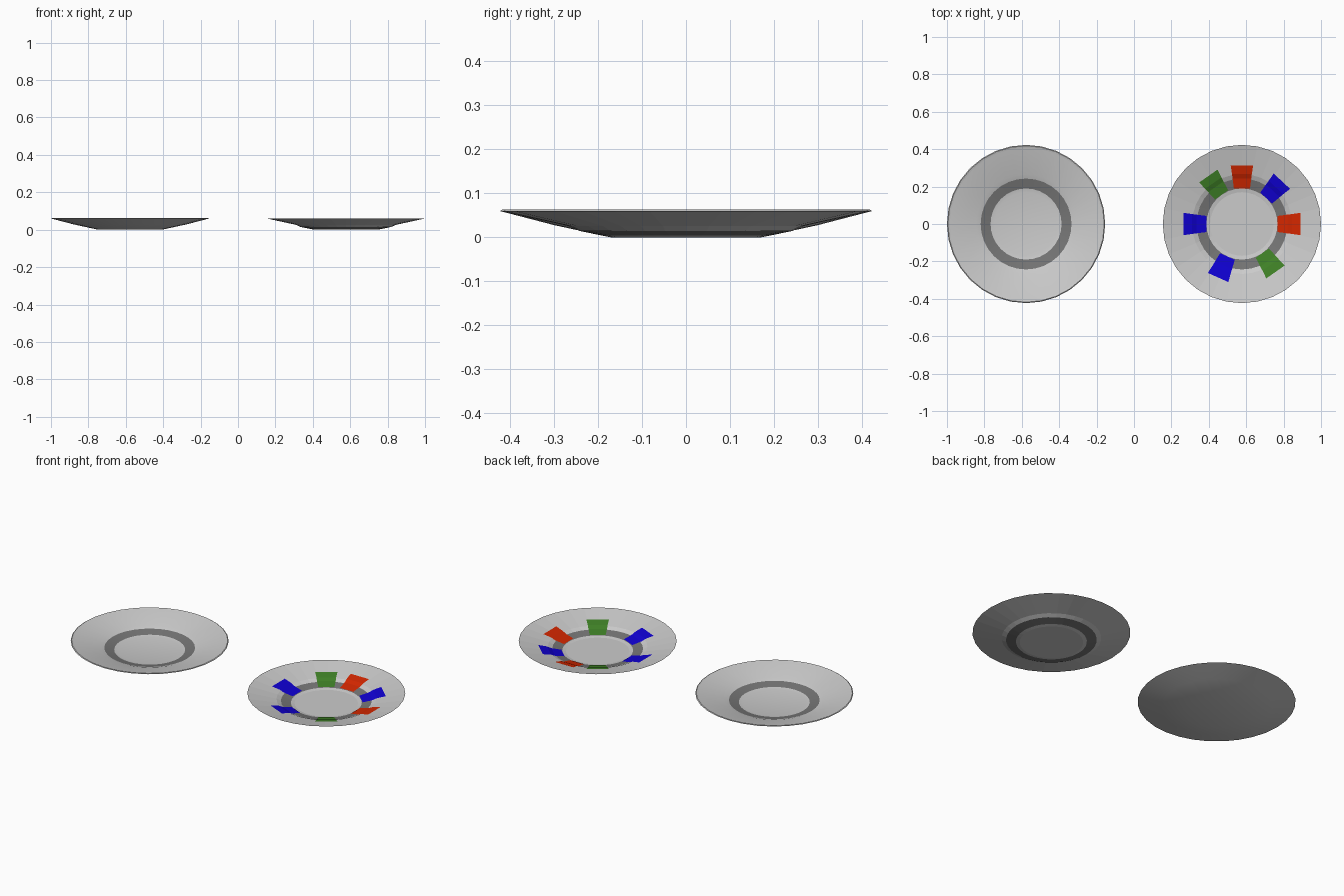
import bpy, math

if "Cube" in bpy.data.objects:
    bpy.data.objects.remove(bpy.data.objects["Cube"])

SIDES = 32


def material(name, rgb):
    m = bpy.data.materials.new(name)
    m.diffuse_color = (*rgb, 1)
    m.use_nodes = True
    m.node_tree.nodes["Principled BSDF"].inputs["Base Color"].default_value = m.diffuse_color
    return m


def add_object(name, verts, faces, loc, mat=None, smooth=None):
    me = bpy.data.meshes.new(name)
    me.from_pydata(verts, [], faces)
    me.update()
    ob = bpy.data.objects.new(name, me)
    bpy.context.collection.objects.link(ob)
    ob.location = loc
    if mat:
        me.materials.append(mat)
    if smooth:
        bpy.ops.object.select_all(action='DESELECT')
        ob.select_set(True)
        bpy.context.view_layer.objects.active = ob
        bpy.ops.object.shade_smooth_by_angle(angle=math.radians(smooth))
    return ob


def lathe(name, profile, loc, cap=False, up=True, mat=None, smooth=None):
    """Spin an (r, z) profile; cap closes the first ring."""
    verts = [(r * math.cos(2 * math.pi * i / SIDES), r * math.sin(2 * math.pi * i / SIDES), z)
             for r, z in profile for i in range(SIDES)]
    faces = [list(range(SIDES))] if cap else []
    for k in range(len(profile) - 1):
        a, b = k * SIDES, (k + 1) * SIDES
        for i in range(SIDES):
            j = (i + 1) % SIDES
            faces.append([a + i, b + i, b + j, a + j])
    if not up:
        faces = [f[::-1] for f in faces]
    return add_object(name, verts, faces, loc, mat, smooth)


dark = material("ring_grey", (0.18, 0.18, 0.18))
red = material("red_glaze", (0.65, 0.02, 0.0))
green = material("green_glaze", (0.05, 0.22, 0.02))
blue = material("blue_glaze", (0.005, 0.0, 0.65))

PLAIN = (-0.577, 0, 0)
DECOR = (0.577, 0, 0)

# Plain saucer: smooth underside with lip, inner dish and dark band
lathe("plain_underside", [(0.17, 0), (0.30, 0.028), (0.423, 0.06), (0.418, 0.063), (0.408, 0.06)],
      PLAIN, cap=True, up=False, smooth=40)
lathe("plain_well", [(0.17, 0.004), (0.19, 0.008)], PLAIN, cap=True, smooth=40)
lathe("plain_band", [(0.19, 0.008), (0.243, 0.0195)], PLAIN, mat=dark, smooth=40)
lathe("plain_slope", [(0.243, 0.0195), (0.267, 0.028), (0.408, 0.06)], PLAIN, smooth=40)

# Decorated saucer: thin stepped shell with dark band
SHELL = [(0.17, 0), (0.19, 0.004), (0.243, 0.015), (0.267, 0.026), (0.423, 0.06)]
lathe("decorated_well", SHELL[:2], DECOR, cap=True)
lathe("decorated_band", SHELL[1:3], DECOR, mat=dark)
lathe("decorated_slope", SHELL[2:], DECOR)

# Coloured tiles following the inner surface
TILE = [(0.19, 0.007, 0.043), (0.243, 0.018, 0.050), (0.267, 0.029, 0.053), (0.313, 0.039, 0.060)]
TILES = [(0, red), (47, blue), (90, red), (125, green), (180, blue), (246, blue), (305, green)]
for n, (deg, mat) in enumerate(TILES):
    verts = [v for r, z, w in TILE for v in ((r, -w, z), (r, w, z))]
    faces = [(2 * k, 2 * k + 2, 2 * k + 3, 2 * k + 1) for k in range(len(TILE) - 1)]
    tile = add_object(f"tile_{n + 1}", verts, faces, DECOR, mat)
    tile.rotation_euler.z = math.radians(deg)
